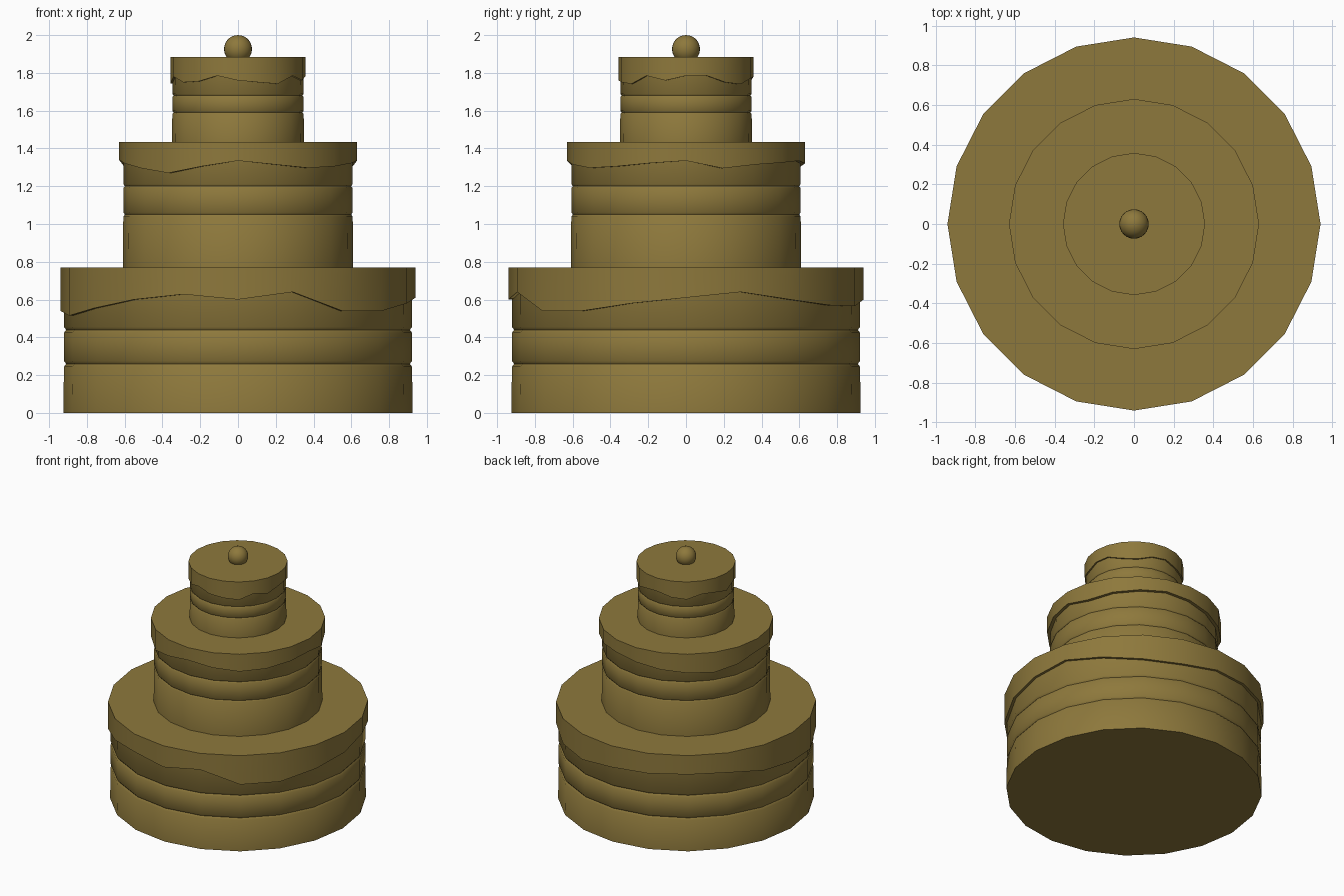
import bpy, bmesh, math

if "Cube" in bpy.data.objects:
    bpy.data.objects.remove(bpy.data.objects["Cube"])

SIDES = 20
mat = bpy.data.materials.new("golden_brown")
mat.diffuse_color = (0.27, 0.19, 0.045, 1)
mat.use_nodes = True
mat.node_tree.nodes["Principled BSDF"].inputs["Base Color"].default_value = mat.diffuse_color


def loft(name, rings, cap_start=False, cap_end=False):
    """Skin a stack of rings; each ring is (radius, height or list of heights)."""
    bm = bmesh.new()
    loops = []
    for r, z in rings:
        loop = []
        for i in range(SIDES):
            a = 2 * math.pi * i / SIDES
            h = z[i] if isinstance(z, list) else z
            loop.append(bm.verts.new((r * math.cos(a), r * math.sin(a), h)))
        loops.append(loop)
    for lo, hi in zip(loops, loops[1:]):
        for i in range(SIDES):
            j = (i + 1) % SIDES
            bm.faces.new((lo[i], lo[j], hi[j], hi[i]))
    if cap_start:
        bm.faces.new(loops[0][::-1])
    if cap_end:
        bm.faces.new(loops[-1])
    me = bpy.data.meshes.new(name)
    bm.to_mesh(me)
    bm.free()
    finish(bpy.data.objects.new(name, me), True)


def finish(obj, link=False):
    if link:
        bpy.context.collection.objects.link(obj)
    obj.data.materials.append(mat)
    bpy.ops.object.select_all(action='DESELECT')
    obj.select_set(True)
    bpy.context.view_layer.objects.active = obj
    bpy.ops.object.shade_smooth_by_angle(angle=math.radians(50))


def tier(name, z0, z1, r, icing_r, grooves, drips, depth, bottom=False):
    # Sponge: slightly rounded layers parted by shallow grooves
    rings = [(r, z0)]
    for g in grooves:
        rings += [(r - depth * 0.25, g - depth), (r - depth, g), (r - depth * 0.25, g + depth)]
    rings.append((r - depth * 0.4, z1 - 0.02))
    loft(name + "_sponge", rings, cap_start=bottom)
    # Icing: flat top, straight skirt with a wavy drip edge and underside lip
    edge = [d / 1000 for d in drips]
    loft(name + "_icing", [(r - depth, edge), (icing_r, edge), (icing_r, z1)], cap_end=True)


# Drip edge heights in thousandths, anticlockwise from +x
tier("lower_tier", 0, 0.77, 0.925, 0.94, (0.26, 0.44),
     [610, 640, 600, 570, 565, 600, 610, 620, 612, 565,
      540, 515, 555, 600, 628, 600, 640, 540, 540, 580], 0.015, True)
tier("middle_tier", 0.77, 1.435, 0.61, 0.63, (1.05, 1.20),
     [1335, 1295, 1315, 1325, 1335, 1320, 1300, 1285, 1275, 1300,
      1340, 1320, 1295, 1270, 1305, 1335, 1315, 1297, 1305, 1322], 0.011)
tier("upper_tier", 1.435, 1.885, 0.35, 0.358, (1.59, 1.68),
     [1785, 1785, 1750, 1740, 1770, 1780, 1755, 1745, 1780, 1770,
      1745, 1780, 1750, 1755, 1785, 1760, 1750, 1742, 1785, 1760], 0.009)

# Cherry on top
bpy.ops.mesh.primitive_uv_sphere_add(segments=24, ring_count=14, radius=0.074, location=(0, 0, 1.926))
cherry = bpy.context.object
cherry.name = "cherry"
finish(cherry)
